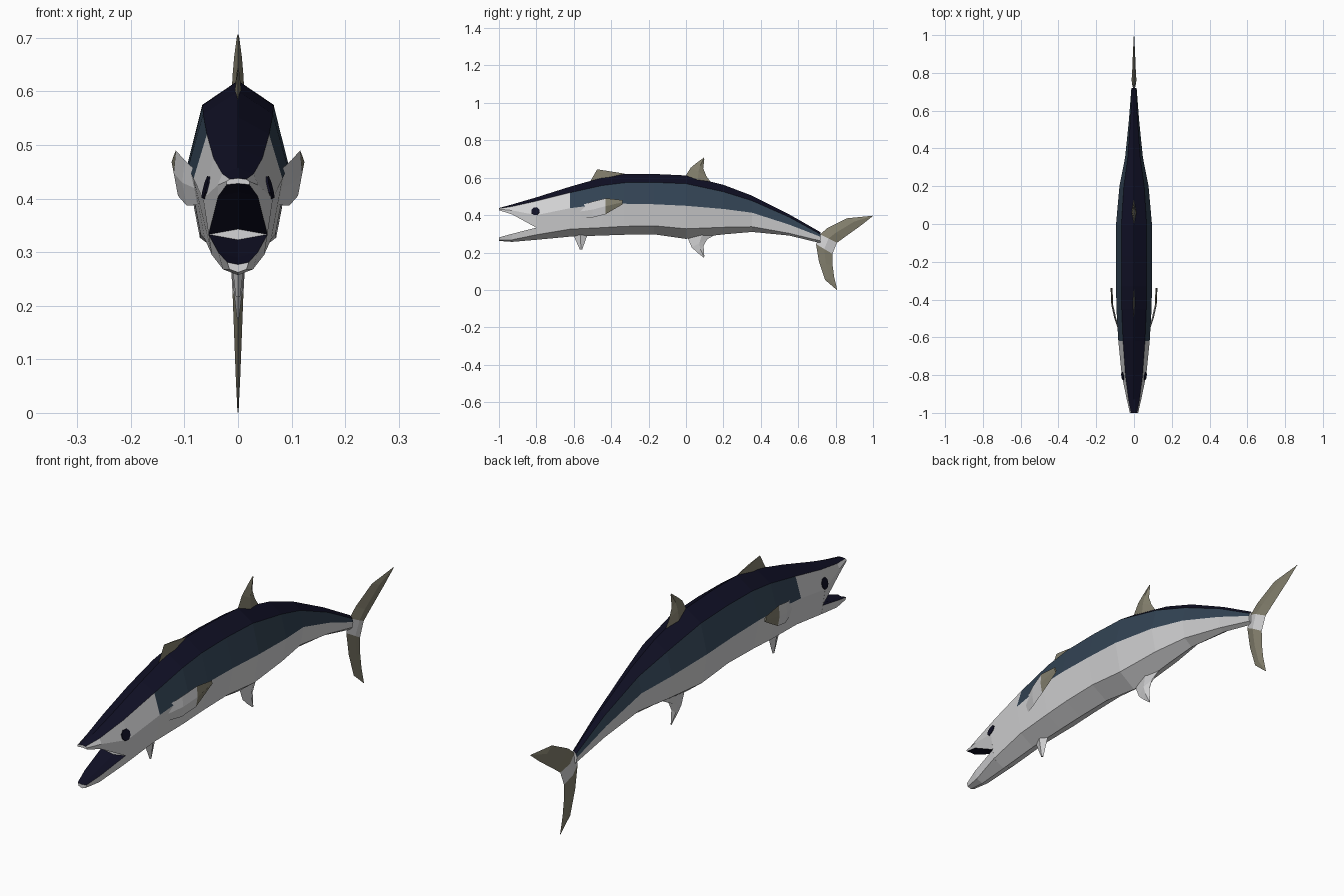
import bpy, bmesh, math
from mathutils import Vector

if "Cube" in bpy.data.objects:
    bpy.data.objects.remove(bpy.data.objects["Cube"])


def colour(name, rgb):
    m = bpy.data.materials.new(name)
    m.diffuse_color = (*rgb, 1)
    m.use_nodes = True
    m.node_tree.nodes["Principled BSDF"].inputs["Base Color"].default_value = m.diffuse_color
    return m


NAVY, BLUE, WHITE, OLIVE = range(4)
MATS = [colour("dark navy", (0.005, 0.005, 0.018)),
        colour("slate blue", (0.032, 0.056, 0.088)),
        colour("pale grey", (0.66, 0.66, 0.67)),
        colour("olive grey", (0.23, 0.215, 0.155))]


def loft(name, rings, rule, cap=WHITE):
    """Skin closed rings of points; rule(section, strip) gives the colour."""
    bm = bmesh.new()
    rows = [[bm.verts.new(p) for p in r] for r in rings]
    n = len(rows[0])
    for i in range(len(rows) - 1):
        for k in range(n):
            j = (k + 1) % n
            f = bm.faces.new((rows[i][k], rows[i][j], rows[i + 1][j], rows[i + 1][k]))
            f.material_index = rule(i, min(k, n - 1 - k))
    for r in (rows[0], rows[-1]):
        bm.faces.new(r).material_index = cap
    bmesh.ops.recalc_face_normals(bm, faces=bm.faces)
    me = bpy.data.meshes.new(name)
    bm.to_mesh(me)
    bm.free()
    for m in MATS:
        me.materials.append(m)
    ob = bpy.data.objects.new(name, me)
    bpy.context.collection.objects.link(ob)
    return ob


def mirrored(y, half):
    """Half outline of (x, z), first and last on the centre line, to full ring."""
    return [(x, y, z) for x, z in half] + [(-x, y, z) for x, z in half[-2:0:-1]]


def fin(name, sections, rule):
    """Lens-shaped fin from (lead y, lead z, trail y, trail z, half thickness)."""
    rings = []
    for ly, lz, ty, tz, t in sections:
        my, mz = (ly + ty) / 2, (lz + tz) / 2
        rings.append([(0, ly, lz), (t, my, mz), (0, ty, tz), (-t, my, mz)])
    return loft(name, rings, rule, rule(0, 0))


# body: y, heights of top / shoulder / side / lower / belly, half width
stations = [(-.80, .495, .475, .400, .295, .268, .065),
            (-.62, .552, .520, .437, .325, .285, .083),
            (-.45, .600, .558, .458, .333, .291, .093),
            (-.33, .620, .573, .461, .340, .295, .095),
            (-.17, .620, .575, .458, .343, .297, .095),
            (0.00, .612, .568, .450, .327, .273, .095),
            (0.20, .562, .525, .433, .335, .297, .077),
            (.353, .504, .477, .413, .338, .310, .047),
            (0.55, .405, .390, .350, .303, .291, .027),
            (0.72, .308, .297, .284, .262, .250, .014)]
loft("body",
     [mirrored(y, [(0, a), (.7 * w, b), (w, c), (.75 * w, d), (0, e)])
      for y, a, b, c, d, e, w in stations],
     lambda i, k: NAVY if k == 0 else BLUE if k == 1 and i > 0 else WHITE)

# open mouth: upper jaw with dark palate, lower jaw with dark floor
loft("upper_jaw", [
    mirrored(-1.0, [(0, .438), (.015, .436), (.022, .432), (.021, .426), (0, .428)]),
    mirrored(-.93, [(0, .457), (.029, .446), (.038, .425), (.037, .404), (0, .412)]),
    mirrored(-.80, [(0, .495), (.0455, .475), (.065, .40), (.055, .333), (0, .343)])],
    lambda i, k: NAVY if k in (0, 3) else WHITE)
loft("lower_jaw", [
    mirrored(-1.0, [(0, .277), (.020, .281), (.016, .268), (0, .262)]),
    mirrored(-.93, [(0, .290), (.037, .300), (.028, .268), (0, .257)]),
    mirrored(-.80, [(0, .323), (.055, .333), (.049, .295), (0, .268)])],
    lambda i, k: NAVY if k == 0 else WHITE)

# fins along the centre line
fin("front_dorsal_fin", [(-.515, .575, -.32, .605, .007), (-.475, .645, -.33, .622, .003)],
    lambda i, k: OLIVE)
fin("rear_dorsal_fin", [(-.015, .59, .14, .565, .013), (.025, .653, .108, .61, .010),
                        (.06, .682, .092, .65, .007), (.095, .707, .098, .70, .002)],
    lambda i, k: OLIVE)
fin("pelvic_fin", [(-.605, .30, -.525, .30, .014), (-.568, .216, -.555, .216, .004)],
    lambda i, k: WHITE)
fin("anal_fin", [(.0, .30, .175, .305, .014), (.03, .228, .112, .27, .010),
                 (.06, .200, .094, .235, .007), (.094, .173, .098, .18, .002)],
    lambda i, k: WHITE)
fin("tail_fin", [(1.0, .397, 1.0, .396, .001), (.86, .383, .94, .348, .006),
                 (.755, .33, .845, .28, .010), (.717, .297, .807, .252, .013),
                 (.695, .245, .783, .193, .010), (.711, .15, .784, .13, .007),
                 (.743, .054, .792, .07, .004), (.806, 0, .808, .003, .001)],
    lambda i, k: WHITE if i == 3 else OLIVE)

for side, s in (("right", 1), ("left", -1)):
    # swept-back pectoral fin with an olive tip
    rings = []
    for y, x, top, low in [(-.57, .076, .450, .388), (-.50, .100, .472, .387),
                           (-.43, .116, .490, .405), (-.34, .120, .480, .457)]:
        mid = (top + low) / 2
        rings.append([(s * x, y, top), (s * (x + .004), y, mid),
                      (s * (x - .004), y, low), (s * (x - .006), y, mid)])
    loft(side + "_pectoral_fin", rings, lambda i, k: OLIVE if i == 2 else WHITE, OLIVE)

    # octagonal eye plate lying on the slanted head side
    p = Vector((s * .0555, -.80, .438))
    normal = Vector((s * .95, -.13, .25)).normalized()
    u = Vector((0, 1, 0)) - normal * normal.y
    u.normalize()
    v = normal.cross(u)
    c = Vector((s * .057, -.805, .420))
    ring = [c + .023 * (math.cos(a) * u + math.sin(a) * v)
            for a in (math.tau * (q + .5) / 8 for q in range(8))]
    loft(side + "_eye", [[q - normal * .004 for q in ring], [q + normal * .005 for q in ring]],
         lambda i, k: NAVY, NAVY)
